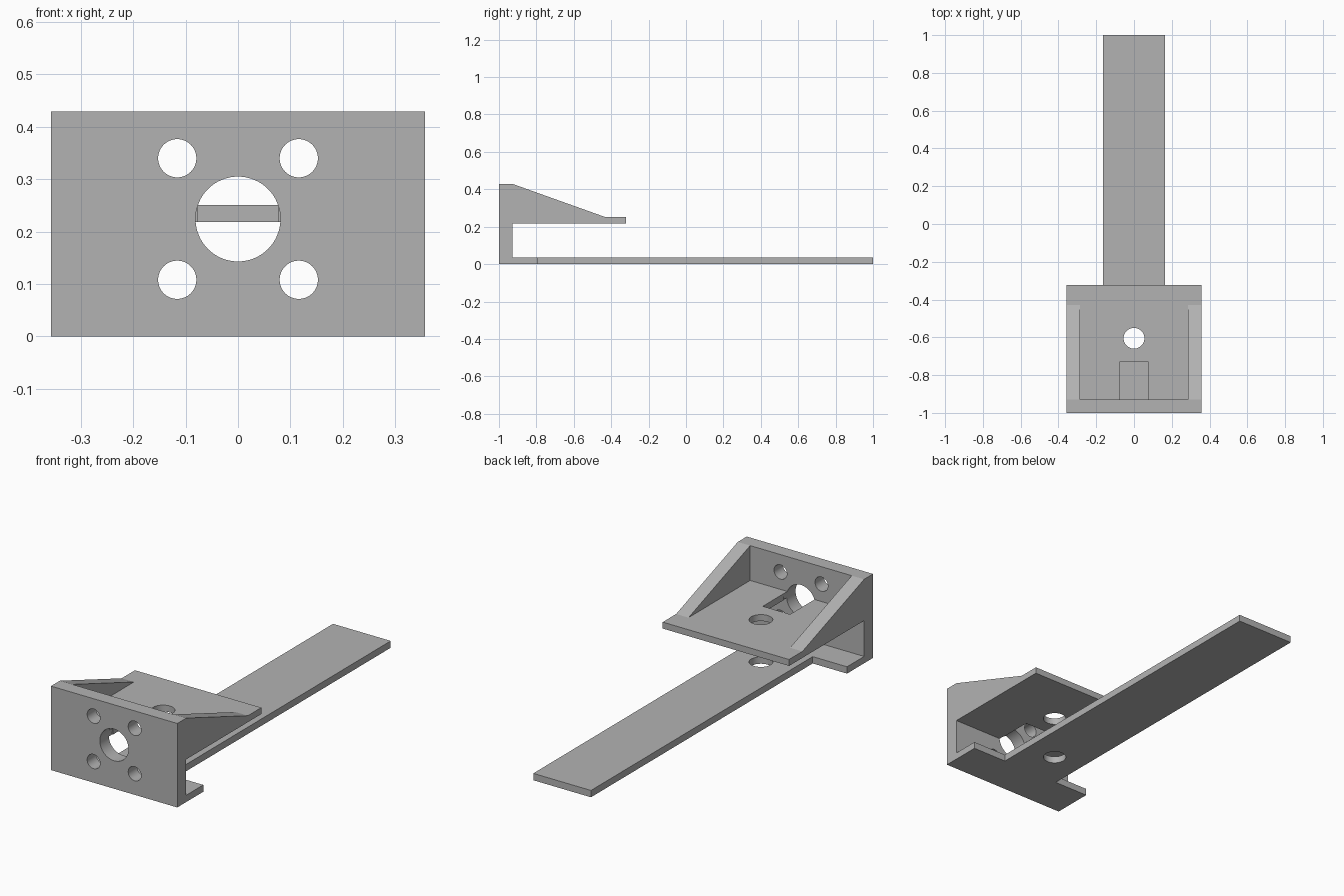
import bpy, bmesh, math
from mathutils import Matrix, Vector

cube = bpy.data.objects.get("Cube")
if cube:
    bpy.data.objects.remove(cube, do_unlink=True)

grey = bpy.data.materials.new("plain grey")
grey.use_nodes = True
grey.diffuse_color = (0.45, 0.45, 0.45, 1)
grey.node_tree.nodes["Principled BSDF"].inputs["Base Color"].default_value = (0.45, 0.45, 0.45, 1)


def finish(name, bm):
    bmesh.ops.recalc_face_normals(bm, faces=bm.faces)
    mesh = bpy.data.meshes.new(name)
    bm.to_mesh(mesh)
    bm.free()
    mesh.materials.append(grey)
    ob = bpy.data.objects.new(name, mesh)
    bpy.context.collection.objects.link(ob)
    return ob


def prism(name, points, offset):
    """Extrude a closed outline along an offset."""
    bm = bmesh.new()
    face = bm.faces.new([bm.verts.new(p) for p in points])
    ext = bmesh.ops.extrude_face_region(bm, geom=[face])
    verts = [v for v in ext["geom"] if isinstance(v, bmesh.types.BMVert)]
    bmesh.ops.translate(bm, verts=verts, vec=Vector(offset))
    return finish(name, bm)


def box(name, x0, x1, y0, y1, z0, z1):
    return prism(name, [(x0, y0, z0), (x1, y0, z0), (x1, y1, z0), (x0, y1, z0)], (0, 0, z1 - z0))


def cylinder(name, centre, radius, depth, along_y=False):
    bm = bmesh.new()
    turn = Matrix.Rotation(math.pi / 2, 4, "X") if along_y else Matrix()
    bmesh.ops.create_cone(bm, cap_ends=True, segments=64, radius1=radius, radius2=radius,
                          depth=depth, matrix=Matrix.Translation(centre) @ turn)
    return finish(name, bm)


def combine(target, other, operation):
    """Apply a boolean and discard the second body."""
    other.hide_render = True
    mod = target.modifiers.new(operation, "BOOLEAN")
    mod.operation, mod.solver, mod.object = operation, "EXACT", other
    bpy.context.view_layer.objects.active = target
    bpy.ops.object.modifier_apply(modifier=mod.name)
    bpy.data.objects.remove(other, do_unlink=True)


HALF, BACK, WALL, LIP = 0.357, -1.0, -0.928, -0.322
STRIP, FOOT, THICK = 0.163, -0.79, 0.035
SHELF_LOW, SHELF_TOP, TOP = 0.218, 0.251, 0.429

# Bracket side profile: mounting wall plus thin shelf
bracket = prism("mounting_bracket", [
    (-HALF, BACK, 0), (-HALF, WALL, 0), (-HALF, WALL, SHELF_LOW), (-HALF, LIP, SHELF_LOW),
    (-HALF, LIP, SHELF_TOP), (-HALF, WALL, SHELF_TOP), (-HALF, WALL, TOP), (-HALF, BACK, TOP)],
    (2 * HALF, 0, 0))

# Sloping side ribs
for side in (-1, 1):
    rib = prism("side_rib", [
        (side * HALF, BACK, SHELF_LOW), (side * HALF, -0.43, SHELF_LOW),
        (side * HALF, -0.43, SHELF_TOP), (side * HALF, WALL, TOP), (side * HALF, BACK, TOP)],
        (-side * 0.07, 0, 0))
    combine(bracket, rib, "UNION")

# T-shaped base: wide foot and long strip
base = prism("base_strip", [
    (-HALF, BACK, 0), (HALF, BACK, 0), (HALF, FOOT, 0), (STRIP, FOOT, 0),
    (STRIP, 1, 0), (-STRIP, 1, 0), (-STRIP, FOOT, 0), (-HALF, FOOT, 0)], (0, 0, THICK))
combine(bracket, base, "UNION")

# Wall holes, shelf slot and the vertical hole through shelf and base
combine(bracket, cylinder("centre_hole", (0, BACK, 0.224), 0.081, 0.2, True), "DIFFERENCE")
for x in (-0.116, 0.116):
    for z in (0.108, 0.34):
        combine(bracket, cylinder("bolt_hole", (x, BACK, z), 0.0365, 0.2, True), "DIFFERENCE")
combine(bracket, box("shelf_slot", -0.077, 0.077, WALL, -0.73, 0.15, 0.35), "DIFFERENCE")
combine(bracket, cylinder("shelf_hole", (0, -0.605, 0.2), 0.055, 0.8), "DIFFERENCE")

# Round hole walls, sharp corners
bpy.ops.object.select_all(action="DESELECT")
bracket.select_set(True)
bpy.context.view_layer.objects.active = bracket
bpy.ops.object.shade_smooth_by_angle(angle=math.radians(15))
